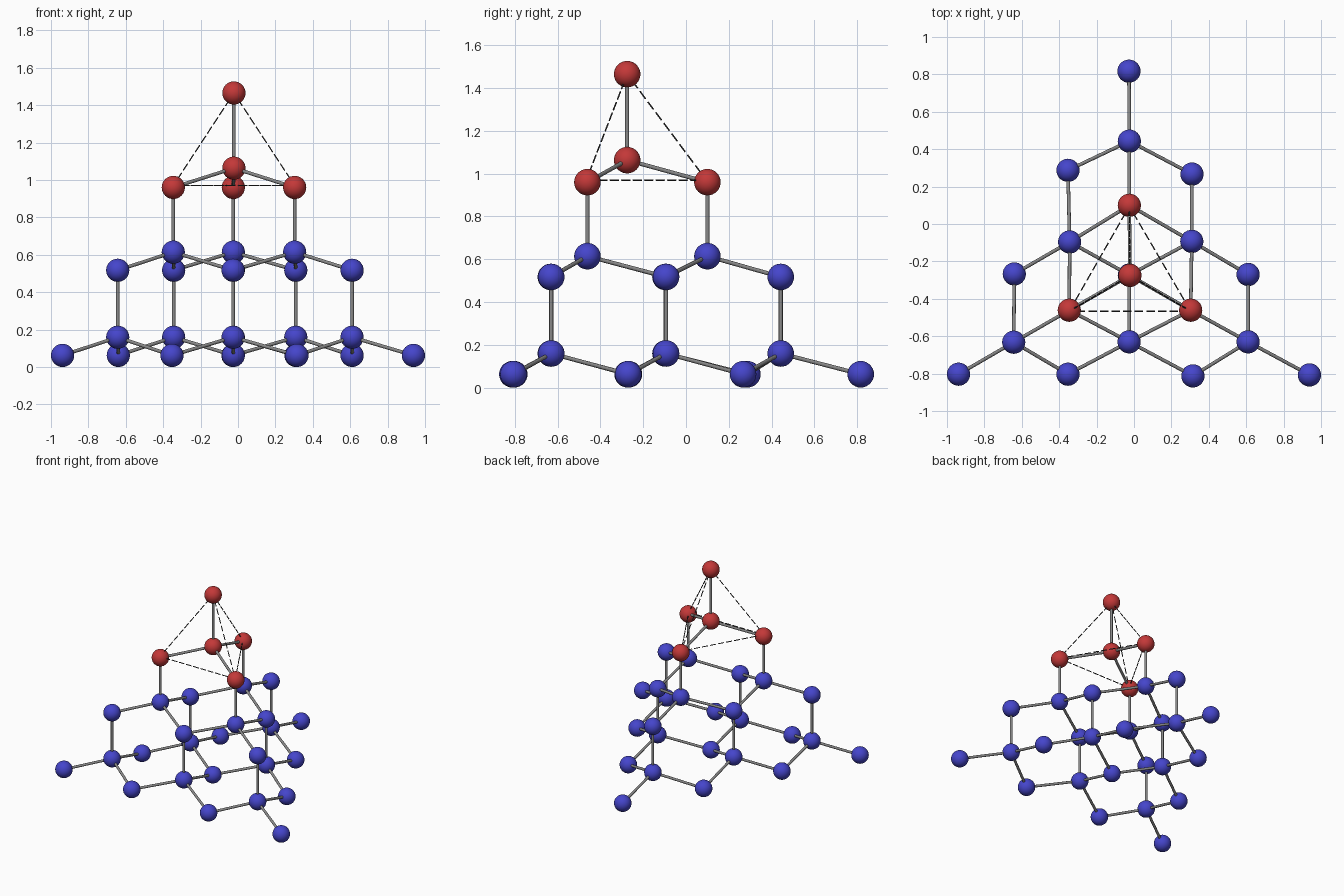
import bpy
from mathutils import Vector

if "Cube" in bpy.data.objects:
    bpy.data.objects.remove(bpy.data.objects["Cube"])

R_ATOM, R_BOND, R_DASH = 0.062, 0.0095, 0.0035


def material(name, color):
    m = bpy.data.materials.new(name)
    m.diffuse_color = color
    m.use_nodes = True
    m.node_tree.nodes["Principled BSDF"].inputs["Base Color"].default_value = m.diffuse_color
    return m


blue = material("blue", (0.06, 0.06, 0.6, 1))
red = material("red", (0.55, 0.04, 0.04, 1))
grey = material("bond_grey", (0.25, 0.25, 0.25, 1))
dark = material("dash_dark", (0.05, 0.05, 0.05, 1))


def ball(name, pos, mat):
    bpy.ops.mesh.primitive_uv_sphere_add(segments=32, ring_count=16, radius=R_ATOM, location=pos)
    ob = bpy.context.object
    ob.name = name
    ob.data.materials.append(mat)
    bpy.ops.object.shade_smooth()


def rod(name, a, b, radius, mat, sides=16):
    d = b - a
    bpy.ops.mesh.primitive_cylinder_add(vertices=sides, radius=radius, depth=d.length,
                                        location=(a + b) / 2,
                                        rotation=d.to_track_quat('Z', 'Y').to_euler())
    ob = bpy.context.object
    ob.name = name
    ob.data.materials.append(mat)
    bpy.ops.object.shade_smooth_by_angle()


# Positions of the balls in plan, one list per triangular layer
ten = [(-0.027, 0.817), (-0.353, 0.287), (0.31, 0.267), (-0.64, -0.267), (-0.025, -0.273),
       (0.61, -0.27), (-0.938, -0.803), (-0.353, -0.803), (0.315, -0.812), (0.938, -0.807)]
six = [(-0.025, 0.443), (-0.344, -0.096), (0.309, -0.093),
       (-0.643, -0.632), (-0.026, -0.63), (0.61, -0.63)]
three = [(-0.025, 0.10), (-0.346, -0.461), (0.303, -0.461)]
one = [(-0.022, -0.275)]

layers = [(0.062, ten, blue), (0.159, six, blue), (0.517, six, blue), (0.614, three, blue),
          (0.96, three, red), (1.063, one, red), (1.465, one, red)]

# Balls
atoms = []
for z, plan, mat in layers:
    for x, y in plan:
        p = Vector((x, y, z))
        atoms.append(p)
        ball("red_ball" if mat == red else "blue_ball", p, mat)

# Bonds between all neighbouring balls
for i, a in enumerate(atoms):
    for b in atoms[i + 1:]:
        if (b - a).length < 0.44:
            rod("bond", a, b, R_BOND, grey)

# Dashed tetrahedron around the red group
corners = [Vector((x, y - 0.005, 0.97)) for x, y in three] + [atoms[-1]]
DASH, PERIOD = 0.045, 0.062
for i, a in enumerate(corners):
    for b in corners[i + 1:]:
        d = (b - a).normalized()
        length = (b - a).length
        t = 0.04
        while t < length - 0.04:
            rod("dash", a + d * t, a + d * min(t + DASH, length), R_DASH, dark, 8)
            t += PERIOD
